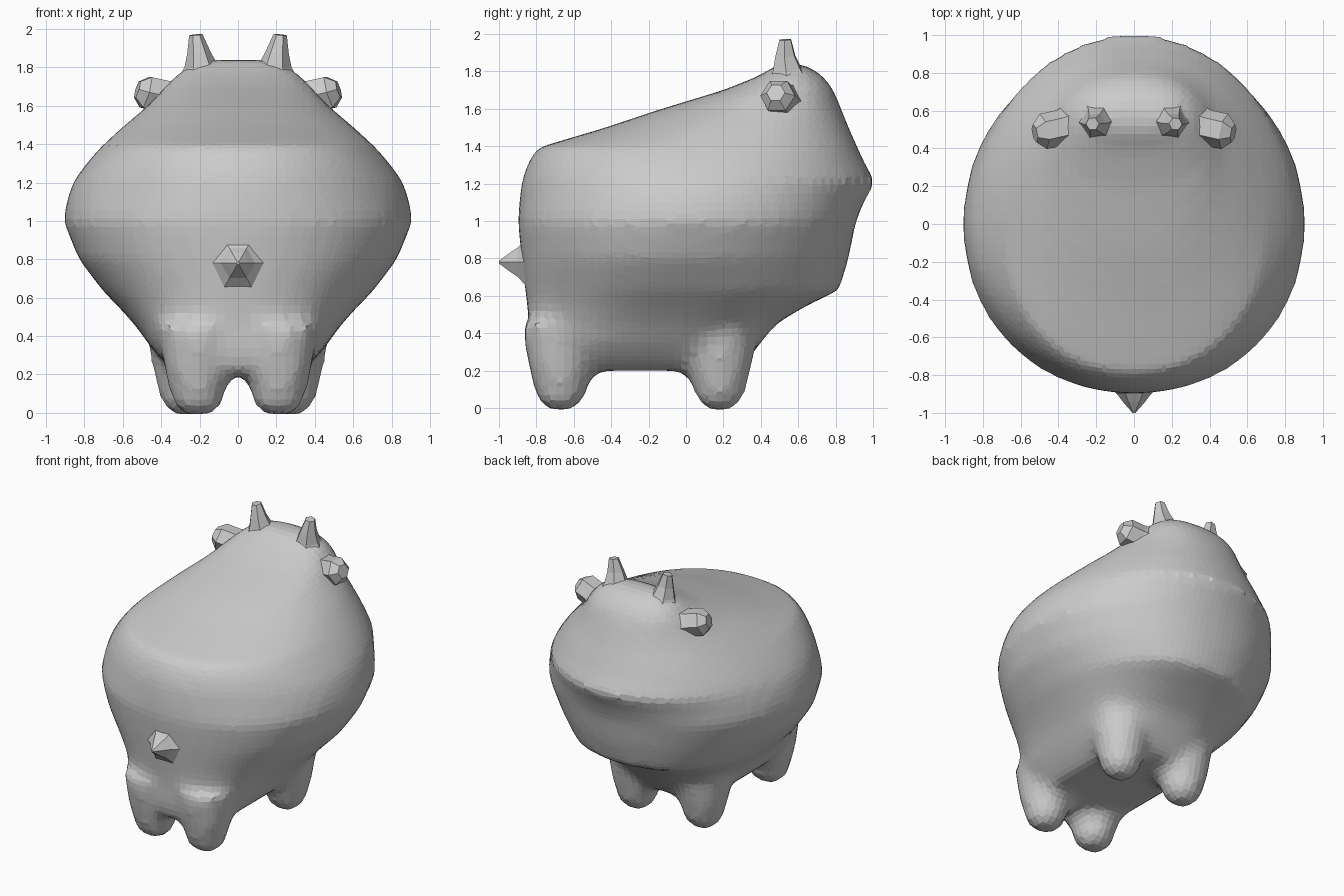
import bpy, bmesh, math
from mathutils import Vector

if "Cube" in bpy.data.objects:
    bpy.data.objects.remove(bpy.data.objects["Cube"])


def loft(bm, rings):
    """Skin a list of equally sized point rings and cap both ends."""
    vs = [[bm.verts.new(p) for p in r] for r in rings]
    n = len(vs[0])
    for a, b in zip(vs, vs[1:]):
        for i in range(n):
            j = (i + 1) % n
            bm.faces.new((a[i], a[j], b[j], b[i]))
    bm.faces.new(vs[0][::-1])
    bm.faces.new(vs[-1])


def finish(bm, name):
    bmesh.ops.recalc_face_normals(bm, faces=bm.faces)
    me = bpy.data.meshes.new(name)
    bm.to_mesh(me)
    bm.free()
    ob = bpy.data.objects.new(name, me)
    bpy.context.collection.objects.link(ob)
    return ob


def egg(z, w, back, front, mid, e, n=48):
    """Horizontal slice: two half superellipses meeting at the widest y."""
    pts = []
    for i in range(n):
        t = 2 * math.pi * i / n
        c, s = math.cos(t), math.sin(t)
        ly = front - mid if s > 0 else mid - back
        pts.append((w * math.copysign(abs(c) ** (2 / e), c),
                    mid + ly * math.copysign(abs(s) ** (2 / e), s), z))
    return pts


def tube(bm, path, n):
    """Tube along (x, y, z, radius) stations."""
    d = (Vector(path[-1][:3]) - Vector(path[0][:3])).normalized()
    q = d.to_track_quat('Z', 'Y')
    loft(bm, [[Vector(p[:3]) + q @ Vector((p[3] * math.cos(2 * math.pi * i / n),
              p[3] * math.sin(2 * math.pi * i / n), 0)) for i in range(n)] for p in path])


# Body and head: z, half width, back y, front y, widest y, squareness
SLICES = [
    (0.20, 0.31, -0.80, 0.28, -0.30, 4.0), (0.27, 0.39, -0.83, 0.34, -0.25, 3.5),
    (0.35, 0.46, -0.84, 0.40, -0.20, 3.0), (0.45, 0.53, -0.84, 0.48, -0.10, 2.7),
    (0.55, 0.62, -0.85, 0.65, -0.05, 2.4), (0.63, 0.70, -0.86, 0.82, -0.05, 2.2),
    (0.80, 0.83, -0.88, 0.87, -0.05, 2.1), (1.00, 0.91, -0.90, 0.91, 0.00, 2.1),
    (1.12, 0.89, -0.89, 0.96, 0.00, 2.0), (1.21, 0.855, -0.88, 1.015, 0.00, 2.0),
    (1.30, 0.79, -0.85, 0.96, 0.02, 2.1), (1.39, 0.71, -0.80, 0.92, 0.05, 2.2),
    (1.50, 0.59, -0.43, 0.87, 0.20, 2.2), (1.60, 0.47, -0.13, 0.83, 0.35, 2.3),
    (1.70, 0.38, 0.20, 0.79, 0.48, 2.4), (1.78, 0.30, 0.40, 0.73, 0.54, 2.4),
    (1.84, 0.20, 0.49, 0.63, 0.56, 2.2)]
bm = bmesh.new()
loft(bm, [egg(*s) for s in SLICES])

# Four legs, fused into the body
for side in (-1, 1):
    for x, y, lean in ((0.21, -0.67, 0.0), (0.27, 0.18, 0.0)):
        tube(bm, [(side * x, y, -0.01, 0.07), (side * x, y, 0.04, 0.125),
                  (side * x, y, 0.12, 0.15), (side * x, y, 0.24, 0.18),
                  (side * x, y, 0.45, 0.21)], 14)
body = finish(bm, "body_with_legs")
rm = body.modifiers.new("fuse", 'REMESH')
rm.mode = 'VOXEL'
rm.voxel_size = 0.045
sm = body.modifiers.new("soften", 'SMOOTH')
sm.factor = 0.5
sm.iterations = 5

# Horns and ears, mirrored left and right
for side, label in ((-1, "left"), (1, "right")):
    bm = bmesh.new()
    tube(bm, [(side * 0.19, 0.55, 1.72, 0.14), (side * 0.195, 0.54, 1.81, 0.085),
              (side * 0.205, 0.53, 1.88, 0.06), (side * 0.22, 0.53, 1.97, 0.035)], 6)
    finish(bm, label + "_horn")
    bm = bmesh.new()
    tube(bm, [(side * 0.28, 0.53, 1.61, 0.13), (side * 0.39, 0.51, 1.65, 0.095),
              (side * 0.48, 0.49, 1.67, 0.095), (side * 0.525, 0.48, 1.685, 0.05)], 6)
    finish(bm, label + "_ear")

# Stub tail
bm = bmesh.new()
tube(bm, [(0, -0.83, 0.78, 0.18), (0, -0.90, 0.78, 0.09),
          (0, -0.94, 0.78, 0.06), (0, -1.0, 0.78, 0.008)], 6)
finish(bm, "tail")
